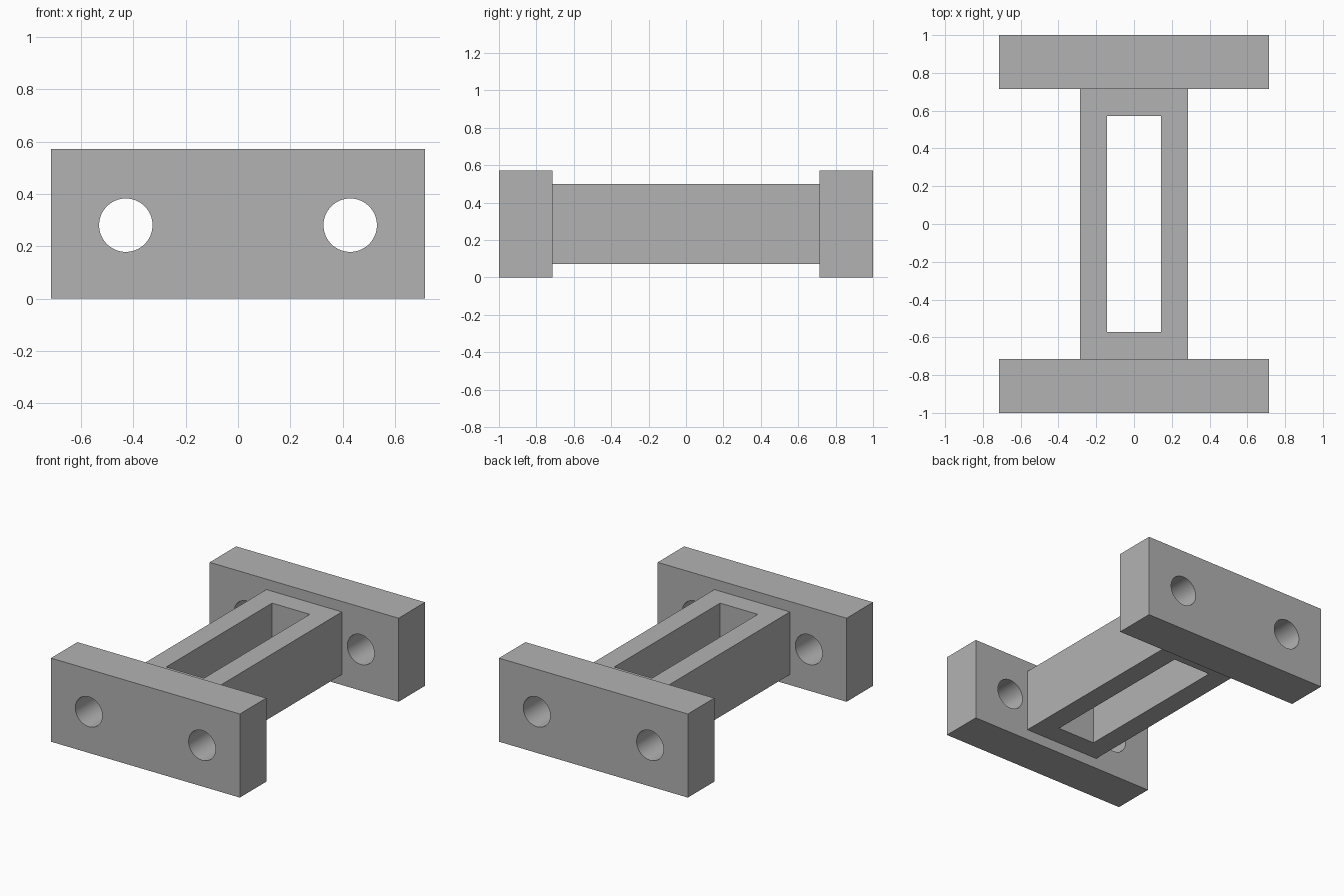
import bpy
import math

default_cube = bpy.data.objects.get("Cube")
if default_cube:
    bpy.data.objects.remove(default_cube, do_unlink=True)

U = 1 / 7  # design module: every main size is a multiple of it

# Single grey material
grey = bpy.data.materials.new("plain grey")
grey.use_nodes = True
colour = (0.448, 0.448, 0.448, 1)
grey.diffuse_color = colour
grey.node_tree.nodes["Principled BSDF"].inputs["Base Color"].default_value = colour


def box(name, size, centre):
    bpy.ops.mesh.primitive_cube_add(size=1, location=centre)
    ob = bpy.context.object
    ob.name = name
    ob.scale = size
    bpy.ops.object.transform_apply(location=False, rotation=False, scale=True)
    ob.data.materials.append(grey)
    return ob


def cut(target, cutter):
    """Subtract the cutter from the target and discard it."""
    cutter.hide_render = True
    mod = target.modifiers.new("cut", "BOOLEAN")
    mod.operation = "DIFFERENCE"
    mod.solver = "EXACT"
    mod.object = cutter
    bpy.ops.object.select_all(action="DESELECT")
    target.select_set(True)
    bpy.context.view_layer.objects.active = target
    bpy.ops.object.modifier_apply(modifier=mod.name)
    bpy.data.objects.remove(cutter, do_unlink=True)


# End plates, each with two round bolt holes
for name, side in (("front_plate", -1), ("back_plate", 1)):
    y = side * 6 * U
    plate = box(name, (10 * U, 2 * U, 4 * U), (0, y, 2 * U))
    for x in (-3 * U, 3 * U):
        bpy.ops.mesh.primitive_cylinder_add(
            vertices=64, radius=0.102, depth=4 * U,
            location=(x, y, 0.281), rotation=(math.pi / 2, 0, 0))
        hole = bpy.context.object
        hole.data.materials.append(grey)
        cut(plate, hole)
    bpy.ops.object.shade_smooth_by_angle(angle=math.radians(30))

# Connecting beam with a long slot straight through it
beam = box("connecting_beam", (4 * U, 10 * U, 3 * U), (0, 0, 2 * U))
cut(beam, box("slot_cutter", (2 * U, 8 * U, 6 * U), (0, 0, 2 * U)))
